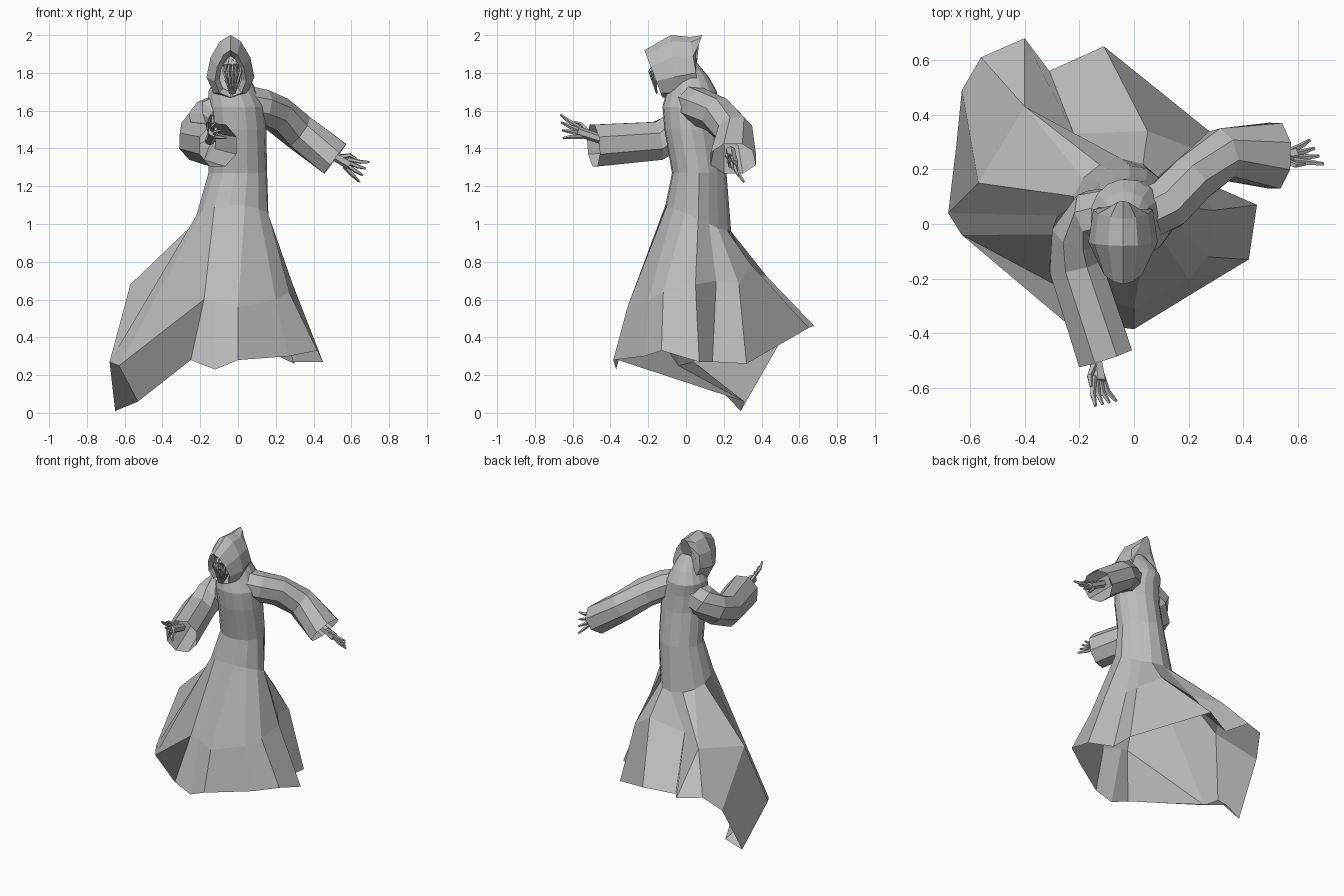
import bpy, bmesh, math
from mathutils import Vector

old_cube = bpy.data.objects.get("Cube")
if old_cube:
    bpy.data.objects.remove(old_cube, do_unlink=True)


def make_material(name, value):
    material = bpy.data.materials.new(name)
    colour = (value, value, value, 1)
    material.diffuse_color = colour
    material.use_nodes = True
    material.node_tree.nodes["Principled BSDF"].inputs["Base Color"].default_value = colour
    return material


GREY = make_material("plain grey", .5)


def loft(name, rings, cap_start=False, cap_end=False):
    """Skin a list of equally long closed rings with quads."""
    bm = bmesh.new()
    rows = [[bm.verts.new(point) for point in ring] for ring in rings]
    count = len(rows[0])
    for lower, upper in zip(rows, rows[1:]):
        for i in range(count):
            j = (i + 1) % count
            bm.faces.new((lower[i], lower[j], upper[j], upper[i]))
    if cap_start:
        bm.faces.new(rows[0][::-1])
    if cap_end:
        bm.faces.new(rows[-1])
    bmesh.ops.remove_doubles(bm, verts=bm.verts, dist=.0005)
    bmesh.ops.recalc_face_normals(bm, faces=bm.faces)
    mesh = bpy.data.meshes.new(name)
    bm.to_mesh(mesh)
    bm.free()
    mesh.materials.append(GREY)
    item = bpy.data.objects.new(name, mesh)
    bpy.context.collection.objects.link(item)
    return item


def tube(name, path, widths, heights, sides=8, capped=False):
    """Sweep an elliptical section along a path."""
    path = [Vector(point) for point in path]
    rings = []
    for i, centre in enumerate(path):
        before, after = path[max(i - 1, 0)], path[min(i + 1, len(path) - 1)]
        along = (after - before).normalized()
        side = along.cross(Vector((0, 0, 1))).normalized()
        up = side.cross(along)
        ring = []
        for k in range(sides):
            angle = math.tau * (k + .5) / sides
            ring.append(centre + side * math.cos(angle) * widths[i]
                        + up * math.sin(angle) * heights[i])
        rings.append(ring)
    return loft(name, rings, capped, capped)


# Robe: flaring folds, each given as a knee point and a hem point
folds = [
    ((-.18, -.28, .6), (-.25, -.36, .28)),
    ((-.63, -.04, .25), (-.53, .31, .06)),
    ((-.68, .04, .27), (-.65, .29, .01)),
    ((-.57, .15, .68), (-.63, .49, .36)),
    ((-.4, .43, .72), (-.56, .61, .48)),
    ((-.4, .43, .72), (-.4, .68, .46)),
    ((-.22, .33, .75), (-.31, .56, .42)),
    ((.05, .34, .79), (-.11, .65, .45)),
    ((.21, .28, .68), (.3, .32, .26)),
    ((.2, .16, .7), (.29, .14, .27)),
    ((.29, .05, .68), (.45, .07, .27)),
    ((.27, -.12, .64), (.42, -.13, .33)),
    ((.2, -.2, .6), (.27, -.22, .3)),
    ((0, -.31, .56), (0, -.385, .28)),
    ((-.12, -.27, .59), (-.12, -.37, .23)),
]


def body_ring(x, y, z, half_width, half_depth, tilt=0, pinch=0):
    """Elliptical ring, higher at the front by tilt and drawn in at the back left by pinch."""
    ring = []
    for i in range(len(folds)):
        angle = math.radians(240) - math.tau * i / len(folds)
        size = 1 - pinch * max(0, math.cos(2 * (angle - math.radians(36)))) \
            if math.cos(angle - math.radians(36)) > 0 else 1
        ring.append((x + half_width * size * math.cos(angle),
                     y + half_depth * size * math.sin(angle),
                     z - tilt * math.sin(angle)))
    return ring


robe_rings = [
    [hem for knee, hem in folds],
    [knee for knee, hem in folds],
    body_ring(-.025, .065, 1.03, .2, .175, .07, .22),
    body_ring(0, .07, 1.27, .16, .145, 0, .12),
    body_ring(0, .03, 1.5, .15, .145),
    body_ring(-.01, .02, 1.62, .15, .145),
    body_ring(-.03, .03, 1.7, .13, .135),
    body_ring(-.03, .025, 1.78, .09, .095),
    body_ring(-.03, 0, 1.87, .06, .045),
]
loft("robe", robe_rings)

# Sleeves: wide open bells
tube("left_sleeve",
     [(.03, .03, 1.64), (.12, .07, 1.62), (.21, .16, 1.58), (.32, .255, 1.49), (.515, .25, 1.345)],
     [.1, .1, .095, .1, .13], [.1, .1, .1, .1, .105])
tube("right_sleeve",
     [(-.04, .04, 1.62), (-.15, .03, 1.56), (-.205, -.03, 1.5), (-.215, -.15, 1.44), (-.105, -.49, 1.415)],
     [.1, .1, .1, .105, .11], [.1, .11, .11, .11, .12])


# Hands: wrist, palm, four spread fingers and a thumb
def hand(side_name, wrist, knuckles, spread, curl):
    wrist, knuckles = Vector(wrist), Vector(knuckles)
    spread, curl = Vector(spread).normalized(), Vector(curl)
    forward = (knuckles - wrist).normalized()
    middle = wrist.lerp(knuckles, .6)
    tube(side_name + "_palm", [wrist, middle, knuckles],
         [.026, .026, .03], [.026, .026, .028], 6, True)
    for i in range(4):
        offset = i - 1.5
        root = knuckles + spread * offset * .018
        joint = root + (forward + spread * offset * .35) * .045
        tip = joint + (forward + spread * offset * .35 + curl) * .042
        tube(f"{side_name}_finger_{i + 1}", [root - forward * .02, joint, tip],
             [.012, .011, .006], [.012, .011, .006], 5, True)
    base = middle - spread * .015
    bend = base + (forward - spread) * .04
    tube(side_name + "_thumb", [base, bend, bend + forward * .04],
         [.014, .011, .006], [.014, .011, .006], 5, True)


hand("left", (.46, .235, 1.39), (.59, .25, 1.315), (-.3, .5, -.6), (.1, .1, .1))
hand("right", (-.15, -.42, 1.44), (-.13, -.575, 1.49), (.5, .1, -.8), (.4, 0, 0))


# Hood: egg-shaped sections from the brow back to the raised peak
def hood_ring(top_y, bottom_y, top, bottom, half_width):
    ring = []
    for i in range(10):
        angle = math.tau * i / 10
        height = (1 + math.cos(angle)) / 2
        flare = 1 - .3 * math.cos(angle)
        ring.append((-.04 + half_width * flare * math.sin(angle),
                     bottom_y + (top_y - bottom_y) * height,
                     bottom + (top - bottom) * height))
    return ring


loft("hood", [
    hood_ring(-.17, -.1, 1.89, 1.7, .055),
    hood_ring(-.22, -.125, 1.92, 1.67, .08),
    hood_ring(-.08, -.06, 2, 1.66, .122),
    hood_ring(.02, .07, 1.99, 1.7, .105),
    hood_ring(.085, .035, 2, 1.85, .045),
], cap_end=True)

# Face: narrow head with drooping ridges that meet at the chin
tube("face", [(-.03, -.1, 1.9), (-.03, -.13, 1.84), (-.03, -.12, 1.76), (-.03, -.12, 1.68)],
     [.035, .055, .045, .015], [.04, .05, .035, .02], 8, True)
for i in range(5):
    offset = (i - 2) * .022
    depth = abs(offset) * .5
    tube(f"face_ridge_{i + 1}",
         [(-.03 + offset * .7, -.165 + depth, 1.87), (-.03 + offset, -.19 + depth, 1.81),
          (-.03 + offset * .3, -.155, 1.69)],
         [.006, .01, .004], [.006, .01, .004], 5, True)
